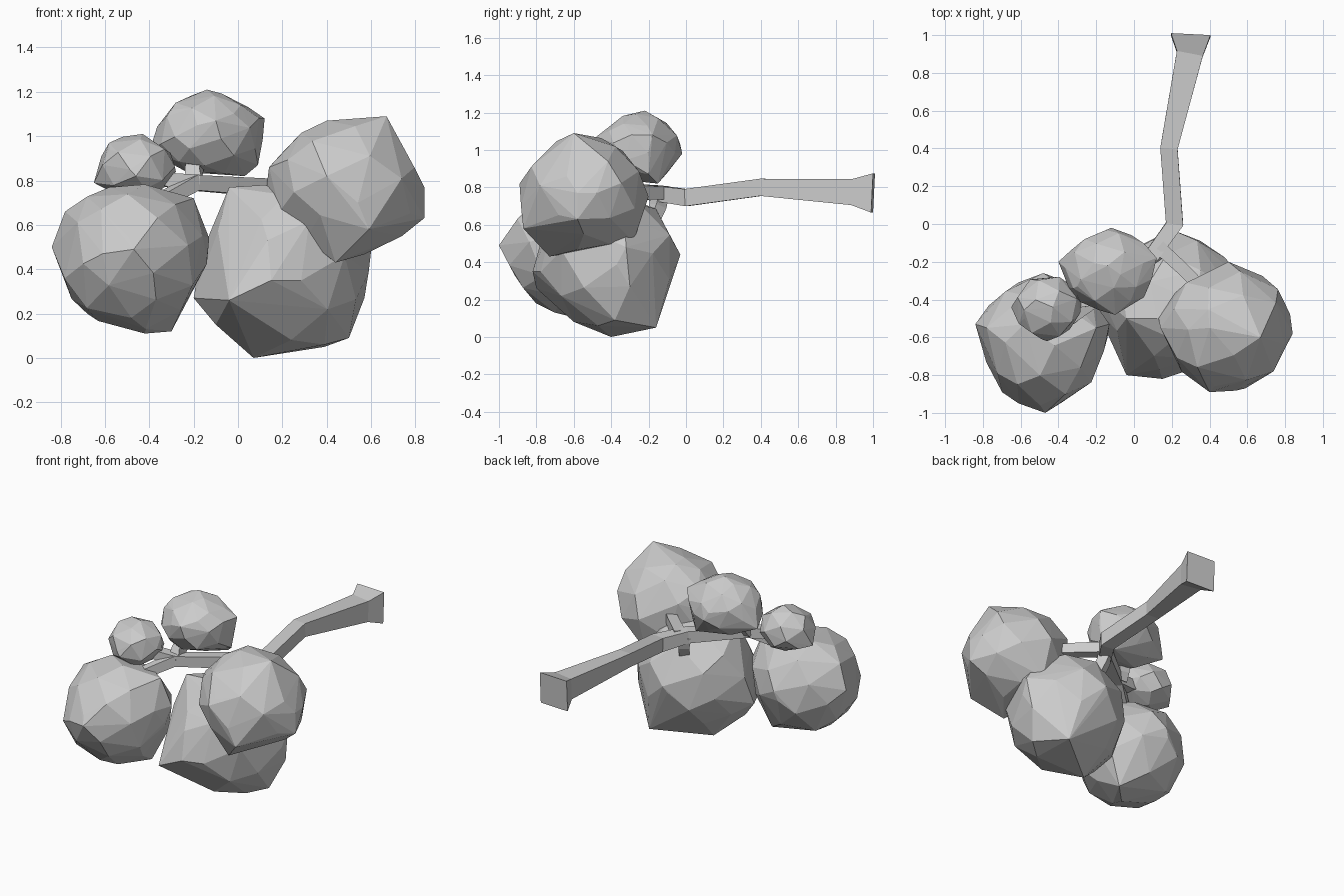
import bpy, bmesh, math, random
from mathutils import Vector

random.seed(7)

if "Cube" in bpy.data.objects:
    bpy.data.objects.remove(bpy.data.objects["Cube"], do_unlink=True)

grey = bpy.data.materials.new("plain_grey")
grey.use_nodes = True
grey.diffuse_color = (.6, .6, .6, 1)
grey.node_tree.nodes["Principled BSDF"].inputs["Base Color"].default_value = (.6, .6, .6, 1)


def finish(bm, name):
    bmesh.ops.recalc_face_normals(bm, faces=bm.faces)
    mesh = bpy.data.meshes.new(name)
    bm.to_mesh(mesh)
    bm.free()
    mesh.materials.append(grey)
    obj = bpy.data.objects.new(name, mesh)
    bpy.context.collection.objects.link(obj)


def berry(name, centre, radii, corners, count=40):
    """Faceted berry: hull of an uneven ellipsoid plus its prominent corners."""
    bm = bmesh.new()
    for i in range(count):
        # evenly spiralled directions with a little wobble
        z = 1 - (2 * i + 1) / count
        ring, turn = math.sqrt(1 - z * z), i * math.pi * (3 - math.sqrt(5))
        d = Vector((ring * math.cos(turn), ring * math.sin(turn), z))
        d += Vector([random.uniform(-.1, .1) for _ in range(3)])
        d = d.normalized() * random.uniform(.95, 1)
        bm.verts.new([c + r * k for c, r, k in zip(centre, radii, d)])
    for corner in corners:
        bm.verts.new(corner)
    hull = bmesh.ops.convex_hull(bm, input=bm.verts)
    loose = {v for v in hull["geom_interior"] + hull["geom_unused"]
             if isinstance(v, bmesh.types.BMVert)}
    bmesh.ops.delete(bm, geom=list(loose), context="VERTS")
    finish(bm, name)


def square_tube(name, path, halves):
    """Four-sided tube swept along a path with a half width at each point."""
    bm = bmesh.new()
    points = [Vector(p) for p in path]
    rings = []
    for i, (p, h) in enumerate(zip(points, halves)):
        d = (points[min(i + 1, len(points) - 1)] - points[max(i - 1, 0)]).normalized()
        side = d.cross(Vector((0, 0, 1))).normalized()
        up = side.cross(d)
        rings.append([bm.verts.new(p + h * (a * side + b * up))
                      for a, b in ((-1, -1), (1, -1), (1, 1), (-1, 1))])
    for low, high in zip(rings, rings[1:]):
        for k in range(4):
            n = (k + 1) % 4
            bm.faces.new((low[k], low[n], high[n], high[k]))
    bm.faces.new(rings[0])
    bm.faces.new(rings[-1])
    finish(bm, name)


# Berries
berry("right_berry", (-.48, -.62, .46), (.345, .36, .345), [
    (-.84, -.53, .5), (-.78, -.55, .66), (-.47, -1, .49), (-.61, -.95, .47),
    (-.2, -.55, .72), (-.13, -.53, .54), (-.14, -.6, .45), (-.3, -.5, .12),
    (-.42, -.62, .11), (-.68, -.6, .2), (-.48, -.26, .5)])
berry("middle_berry", (.21, -.42, .41), (.385, .385, .375), [
    (.07, -.4, 0), (.39, -.16, .05), (.39, -.47, .06), (.5, -.38, .09),
    (-.1, -.5, .15), (-.2, -.45, .27), (.57, -.3, .27), (.6, -.32, .48),
    (-.04, -.5, .77), (.12, -.5, .78), (-.04, -.8, .26), (.15, -.82, .35),
    (.2, -.03, .44)])
berry("left_berry", (.49, -.55, .77), (.35, .345, .32), [
    (.67, -.6, 1.09), (.4, -.55, 1.07), (.84, -.58, .77), (.84, -.58, .63),
    (.44, -.73, .43), (.13, -.5, .78), (.14, -.55, .86), (.4, -.89, .82),
    (.59, -.87, .58), (.5, -.2, .75), (.5, -.28, .51)])
berry("top_berry", (-.13, -.25, 1.01), (.25, .225, .195), [
    (-.4, -.2, .93), (-.14, -.22, 1.21), (.12, -.18, 1.08), (.09, -.2, .87),
    (-.12, -.02, .98), (-.1, -.48, 1.07), (.03, -.15, .82), (-.3, -.33, 1.12)])
berry("small_berry", (-.46, -.44, .86), (.185, .18, .15), [
    (-.65, -.44, .79), (-.43, -.44, 1.01), (-.58, -.5, .94),
    (-.28, -.42, .84), (-.46, -.62, .82)], count=28)

# Stem with flared end, bending down into the cluster
square_tube("main_stem", [(.3, 1, .77), (.295, .9, .775), (.185, .4, .8),
                          (.215, 0, .745), (.1, -.16, .77), (-.2, -.4, .79),
                          (-.36, -.52, .7)],
            [.105, .07, .046, .046, .04, .035, .03])

# Short stalks from the stem to the other berries
stalks = {
    "left_stalk": [(.13, -.12, .77), (.26, -.24, .77), (.42, -.4, .77)],
    "middle_stalk": [(.11, -.14, .77), (.12, -.15, .7), (.15, -.2, .58)],
    "top_stalk": [(-.2, -.38, .79), (-.2, -.35, .84), (-.18, -.3, .92)],
    "small_stalk": [(-.18, -.39, .79), (-.3, -.41, .8), (-.42, -.43, .84)],
}
for name, path in stalks.items():
    square_tube(name, path, [.036, .034, .03])
